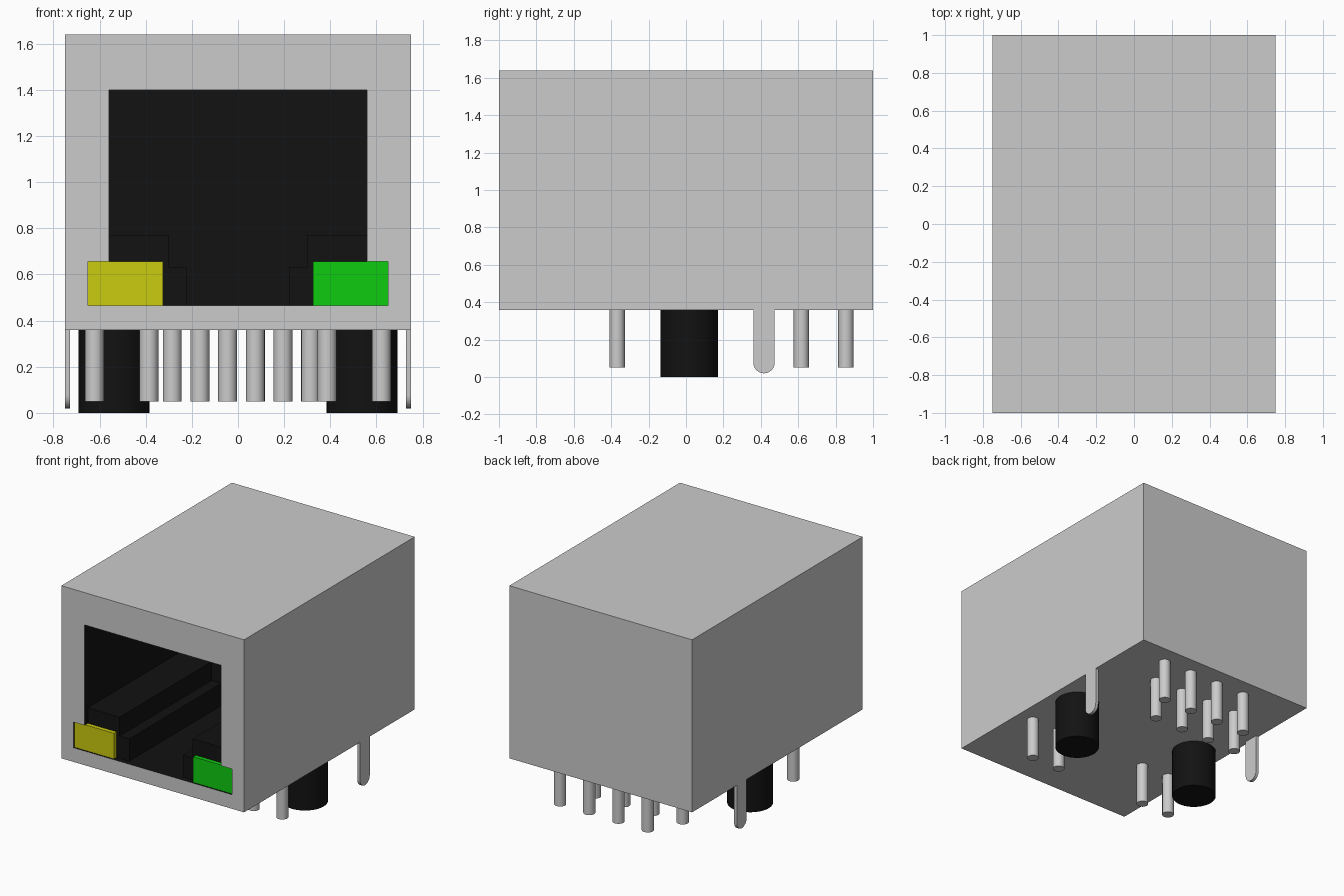
import bpy, bmesh, math
from mathutils import Matrix, Vector

if "Cube" in bpy.data.objects:
    bpy.data.objects.remove(bpy.data.objects["Cube"])


def material(name, color):
    m = bpy.data.materials.new(name)
    m.diffuse_color = (*color, 1)
    m.use_nodes = True
    m.node_tree.nodes["Principled BSDF"].inputs["Base Color"].default_value = m.diffuse_color
    return m


BLACK = material("black_plastic", (0.006, 0.006, 0.006))
YELLOW = material("yellow_light", (0.6, 0.6, 0.005))
GREEN = material("green_light", (0.005, 0.6, 0.005))


def finish(name, bm, mat=None, flip=False, smooth=False):
    bmesh.ops.recalc_face_normals(bm, faces=bm.faces[:])
    if flip:
        bmesh.ops.reverse_faces(bm, faces=bm.faces[:])
    me = bpy.data.meshes.new(name)
    bm.to_mesh(me)
    bm.free()
    ob = bpy.data.objects.new(name, me)
    bpy.context.collection.objects.link(ob)
    if mat:
        me.materials.append(mat)
    if smooth:
        bpy.ops.object.select_all(action='DESELECT')
        bpy.context.view_layer.objects.active = ob
        ob.select_set(True)
        bpy.ops.object.shade_smooth_by_angle(angle=math.radians(35))
    return ob


def prism(name, profile, a, b, place, mat=None, open_front=False, smooth=False):
    """Extrude a 2D profile from a to b; place(u, v, w) gives the 3D point."""
    bm = bmesh.new()
    near = [bm.verts.new(place(u, v, a)) for u, v in profile]
    far = [bm.verts.new(place(u, v, b)) for u, v in profile]
    n = len(profile)
    for i in range(n):
        j = (i + 1) % n
        bm.faces.new((near[i], near[j], far[j], far[i]))
    bm.faces.new(far)
    if not open_front:
        bm.faces.new(near)
    return finish(name, bm, mat, open_front, smooth)


def cylinder(name, x, y, z0, z1, r, sides, mat=None):
    bm = bmesh.new()
    bmesh.ops.create_cone(bm, cap_ends=True, segments=sides, radius1=r, radius2=r,
                          depth=z1 - z0, matrix=Matrix.Translation((x, y, (z0 + z1) / 2)))
    return finish(name, bm, mat, smooth=True)


def rect(u0, u1, v0, v1):
    return [(u0, v0), (u1, v0), (u1, v1), (u0, v1)]


BASE, TOP, BACK = 0.36, 1.64, 0.12
half = [(0.65, 0.465), (0.65, 0.655), (0.56, 0.655), (0.56, 1.40)]
opening = half + [(-x, z) for x, z in reversed(half)]

# Metal shell: open box whose front is a frame around the socket opening
bm = bmesh.new()
front = [bm.verts.new((x, -1, z)) for x, z in rect(-0.75, 0.75, BASE, TOP)]
back = [bm.verts.new((x, 1, z)) for x, z in rect(-0.75, 0.75, BASE, TOP)]
for i in range(4):
    j = (i + 1) % 4
    bm.faces.new((front[i], front[j], back[j], back[i]))
bm.faces.new(back)
hole = [bm.verts.new((x, -1, z)) for x, z in opening]
edges = [bm.edges.get((front[i], front[(i + 1) % 4])) for i in range(4)]
edges += [bm.edges.new((hole[i], hole[(i + 1) % len(hole)])) for i in range(len(hole))]
bmesh.ops.triangle_fill(bm, edges=edges, use_beauty=True, normal=Vector((0, -1, 0)))
finish("metal_shell", bm)

# Black socket lining, facing inwards
prism("socket_lining", opening, -1, BACK, lambda u, v, w: (u, w, v), BLACK, open_front=True)

# Paired parts on both sides
ledge = [(0.22, 0.465), (0.65, 0.465), (0.65, 0.655), (0.56, 0.655),
         (0.56, 0.77), (0.30, 0.77), (0.30, 0.63), (0.22, 0.63)]
ty, tr, tz = 0.417, 0.057, 0.02
tab = [(ty + tr, BASE)] + [
    (ty + tr * math.cos(t), tz + tr - tr * math.sin(t))
    for t in (math.pi * i / 12 for i in range(13))] + [(ty - tr, BASE)]

for side, s, color in (("left", -1, YELLOW), ("right", 1, GREEN)):
    # Stepped guide inside the socket
    prism(side + "_guide", ledge, -0.96, BACK, lambda u, v, w: (s * u, w, v), BLACK)
    # Indicator light, slightly recessed
    prism(side + "_indicator", rect(0.325, 0.65, 0.465, 0.655), -0.99, -0.96,
          lambda u, v, w: (s * u, w, v), color)
    # Round-ended shield tab
    prism(side + "_shield_tab", tab, 0.727, 0.75,
          lambda u, v, w: (s * w, u, v), smooth=True)
    # Mounting peg
    cylinder(side + "_mounting_peg", s * 0.538, 0.017, 0, BASE, 0.154, 40, BLACK)
    # Indicator pins
    for k, x in enumerate((0.386, 0.622)):
        cylinder(f"{side}_indicator_pin_{k + 1}", s * x, -0.368, 0.05, BASE, 0.041, 24)

# Contact pins in two staggered rows
for i in range(8):
    cylinder(f"contact_pin_{i + 1}", 0.435 - 0.12 * i, 0.617 if i % 2 else 0.855,
             0.05, BASE, 0.041, 24)
